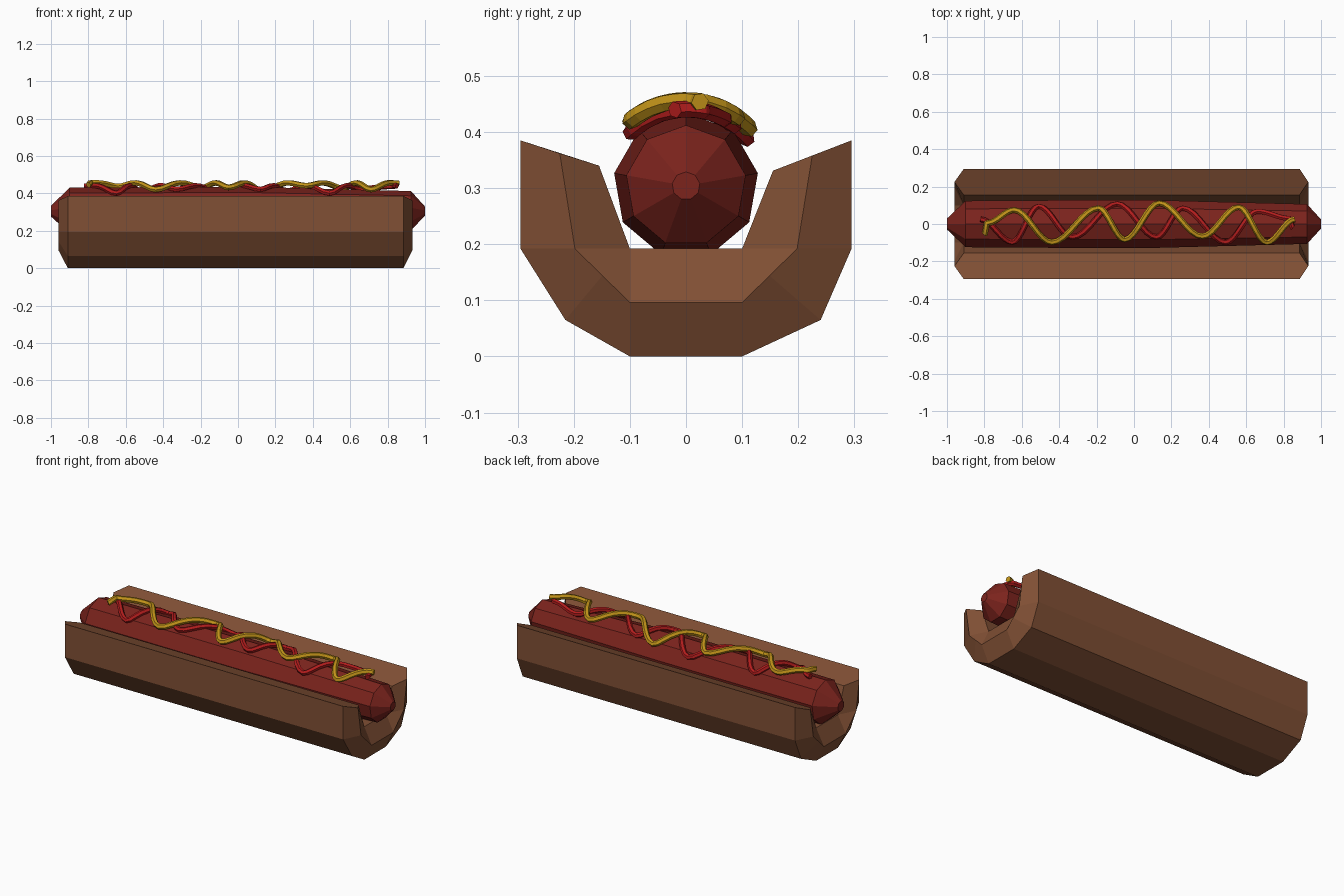
import bpy, bmesh
from math import sin, cos, pi, tau, sqrt

if "Cube" in bpy.data.objects:
    bpy.data.objects.remove(bpy.data.objects["Cube"])


def material(name, rgb):
    m = bpy.data.materials.new(name)
    m.diffuse_color = (*rgb, 1)
    m.use_nodes = True
    m.node_tree.nodes["Principled BSDF"].inputs["Base Color"].default_value = m.diffuse_color
    return m


def finish(name, bm, mat):
    bmesh.ops.remove_doubles(bm, verts=bm.verts, dist=0.0005)
    bmesh.ops.recalc_face_normals(bm, faces=bm.faces)
    me = bpy.data.meshes.new(name)
    bm.to_mesh(me)
    bm.free()
    ob = bpy.data.objects.new(name, me)
    bpy.context.collection.objects.link(ob)
    me.materials.append(mat)
    return ob


# bun: trough section lofted around both ends, each end having a raised ridge
outer = [(-.295, .385), (-.295, .192), (-.215, .065), (-.1, 0),
         (.1, 0), (.24, .065), (.295, .192), (.295, .385)]
ridge = [(-.225, .362), (-.198, .192), (-.149, .144), (-.1, .096),
         (.1, .096), (.149, .144), (.198, .192), (.225, .358)]
inner = [(-.155, .34), (-.1, .192), (-.1, .192), (-.1, .192),
         (.1, .192), (.1, .192), (.1, .192), (.155, .331)]
bm = bmesh.new()
rings = [[bm.verts.new((x, y, z)) for y, z in prof] for x, prof in
         [(-.91, inner), (-.96, ridge), (-.91, outer),
          (.885, outer), (.932, ridge), (.885, inner)]]
for i, a in enumerate(rings):
    b = rings[(i + 1) % len(rings)]
    for j in range(len(a) - 1):
        bm.faces.new((a[j], a[j + 1], b[j + 1], b[j]))
for end in (0, -1):
    bm.faces.new([r[end] for r in rings])
finish("bun", bm, material("bread", (.22, .08, .035)))

# sausage: nine-sided tapered body with blunt tips
SZ, SIDES = .304, 9
bm = bmesh.new()
rings = []
for x, r in [(-1, .03), (-.9, .126), (-.3, .13), (.1, .13), (.925, .108), (1, .025)]:
    rings.append([bm.verts.new((x, r * sin(tau * k / SIDES), SZ + r * cos(tau * k / SIDES)))
                  for k in range(SIDES)])
for a, b in zip(rings, rings[1:]):
    for k in range(SIDES):
        n = (k + 1) % SIDES
        bm.faces.new((a[k], a[n], b[n], b[k]))
bm.faces.new(rings[0])
bm.faces.new(rings[-1])
finish("sausage", bm, material("sausage_skin", (.2, .017, .012)))


# sauces: wavy tubes through left/right peaks, draped over the sausage
def sauce(name, peaks, arc, thick, rgb, steps=8):
    pts = []
    for (x0, y0), (x1, y1) in zip(peaks, peaks[1:]):
        for s in range(steps):
            t = s / steps
            pts.append((x0 + (x1 - x0) * t, y0 + (y1 - y0) * (1 - cos(pi * t)) / 2))
    pts.append(peaks[-1])
    cu = bpy.data.curves.new(name, 'CURVE')
    cu.dimensions = '3D'
    cu.bevel_depth = thick
    cu.bevel_resolution = 1
    cu.use_fill_caps = True
    sp = cu.splines.new('POLY')
    sp.points.add(len(pts) - 1)
    sp.use_smooth = False
    for p, (x, y) in zip(sp.points, pts):
        p.co = (x, y, SZ + sqrt(arc * arc - y * y), 1)
    cu.materials.append(material(name + "_colour", rgb))
    ob = bpy.data.objects.new(name, cu)
    bpy.context.collection.objects.link(ob)
    bpy.ops.object.select_all(action='DESELECT')
    ob.select_set(True)
    bpy.context.view_layer.objects.active = ob
    bpy.ops.object.convert(target='MESH')


sauce("mustard", [(-.80, -.055), (-.785, .005), (-.64, .075), (-.44, -.098),
                  (-.19, .085), (-.05, -.083), (.135, .112), (.365, -.066),
                  (.56, .09), (.71, -.098), (.86, .025)],
      .152, .016, (.55, .3, .01))
sauce("ketchup", [(-.82, .025), (-.65, -.097), (-.51, .095), (-.33, -.07),
                  (-.09, .108), (.12, -.07), (.26, .085), (.49, -.098),
                  (.66, .068), (.83, .03), (.85, -.02)],
      .137, .015, (.45, .012, .012))
